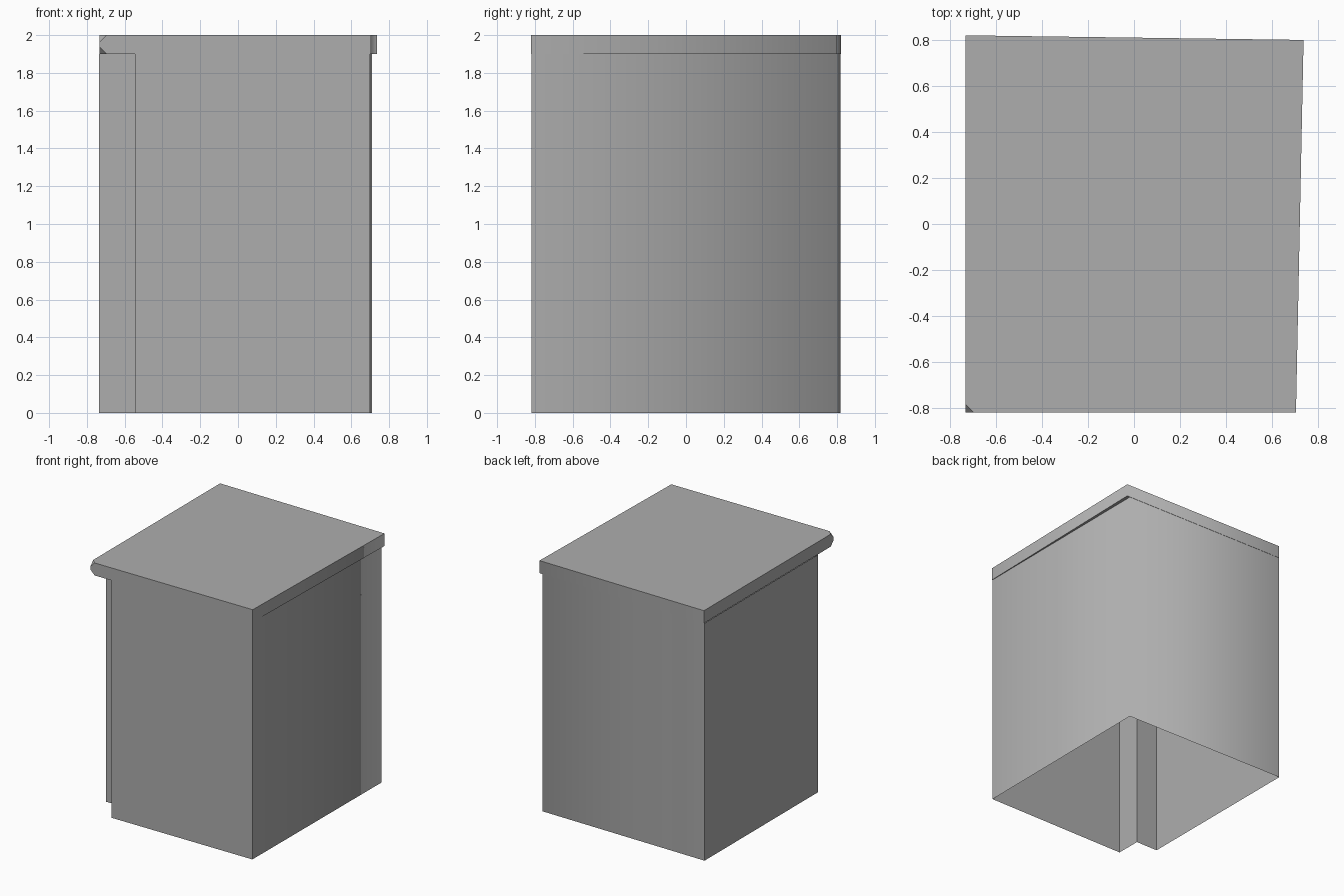
import bpy, bmesh

if "Cube" in bpy.data.objects:
    bpy.data.objects.remove(bpy.data.objects["Cube"])

# mid grey paint shared by both parts
grey = bpy.data.materials.new("mid_grey")
grey.diffuse_color = (0.42, 0.42, 0.42, 1)
grey.use_nodes = True
grey.node_tree.nodes["Principled BSDF"].inputs["Base Color"].default_value = grey.diffuse_color


def prism(name, outline, z0, z1, soft, capped, clipped=None, clip=0.038):
    """Extrude a counter-clockwise plan outline; the vertical edge at index soft shades smoothly."""
    bm = bmesh.new()
    low = [bm.verts.new((x, y, z0)) for x, y in outline]
    high = [bm.verts.new((x, y, z1)) for x, y in outline]
    n = len(outline)
    for i in range(n):
        j = (i + 1) % n
        bm.faces.new((low[i], low[j], high[j], high[i])).smooth = True
    if capped:
        bm.faces.new(high)
        bm.faces.new(low[::-1])
    for e in bm.edges:
        e.smooth = set(e.verts) == {low[soft], high[soft]}
    # clip the top and bottom tips of one corner
    if clipped is not None:
        bmesh.ops.bevel(bm, geom=[low[clipped], high[clipped]], offset=clip,
                        segments=2, profile=0.25, affect='VERTICES')
    mesh = bpy.data.meshes.new(name)
    bm.to_mesh(mesh)
    bm.free()
    mesh.materials.append(grey)
    obj = bpy.data.objects.new(name, mesh)
    bpy.context.collection.objects.link(obj)
    # larger walls lead the shading at the soft corner
    weighted = obj.modifiers.new("weighted", 'WEIGHTED_NORMAL')
    weighted.keep_sharp = True
    return obj


# cabinet walls: open underneath, with a recess at the front left corner
prism("cabinet_body",
      [(-0.545, -0.818), (0.70, -0.818), (0.71, 0.798),
       (-0.737, 0.818), (-0.737, -0.615), (-0.545, -0.615)],
      0, 1.9, soft=2, capped=False)

# worktop slab, slightly skewed, with its front left corner eased
prism("worktop",
      [(-0.733, -0.82), (0.704, -0.82), (0.737, 0.80), (-0.733, 0.82)],
      1.9, 2.0, soft=2, capped=True, clipped=0)
